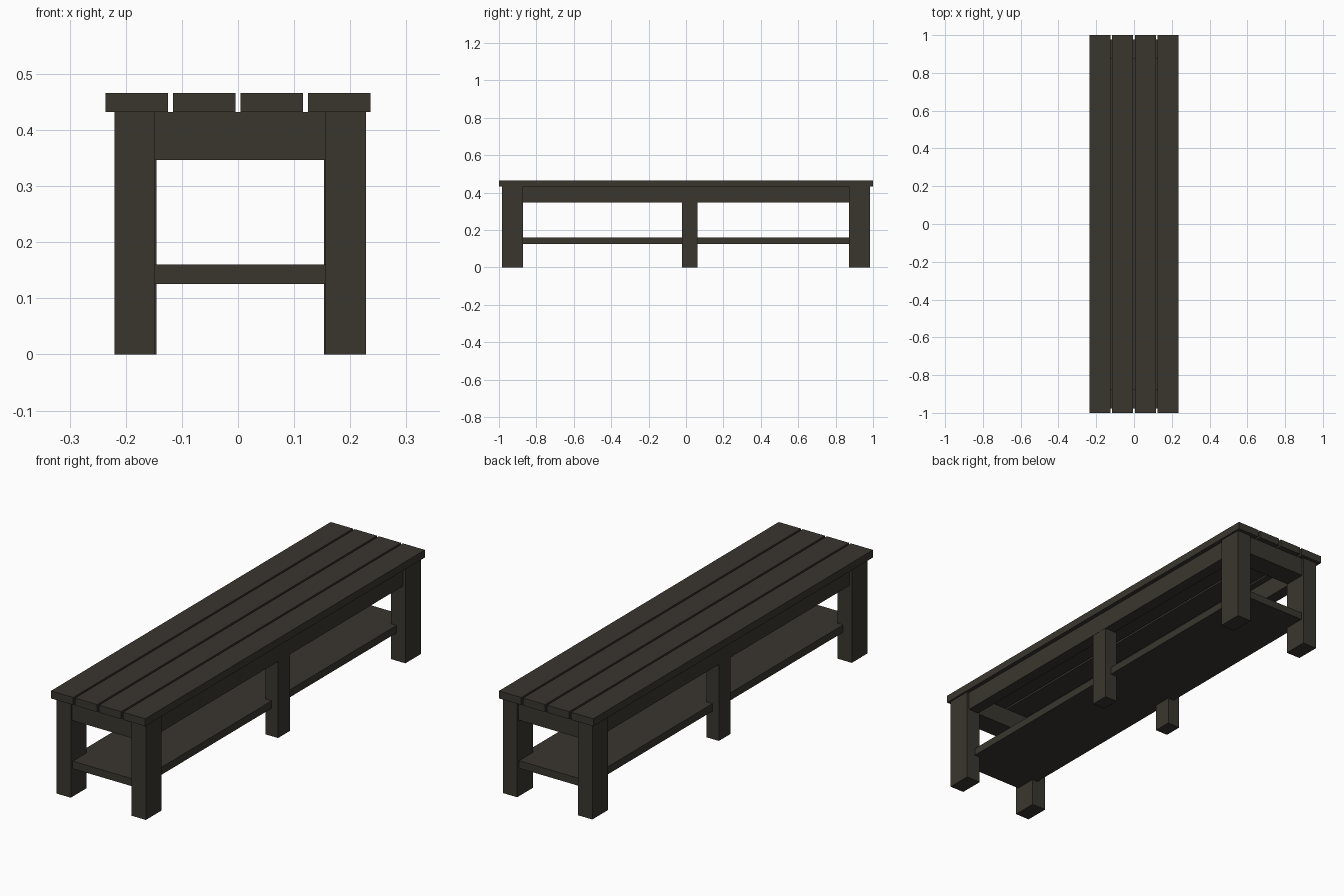
import bpy

if "Cube" in bpy.data.objects:
    bpy.data.objects.remove(bpy.data.objects["Cube"])

wood = bpy.data.materials.new("dark_wood")
wood.diffuse_color = (0.042, 0.037, 0.028, 1)
wood.use_nodes = True
wood.node_tree.nodes["Principled BSDF"].inputs["Base Color"].default_value = wood.diffuse_color


def box(name, x, y, z):
    """Box from (min, max) ranges on each axis."""
    bpy.ops.mesh.primitive_cube_add(
        size=1, location=[(a + b) / 2 for a, b in (x, y, z)])
    ob = bpy.context.object
    ob.name = name
    ob.scale = [b - a for a, b in (x, y, z)]
    bpy.ops.object.transform_apply(location=False, rotation=False, scale=True)
    ob.data.materials.append(wood)
    return ob


def span(centre, a, b, side):
    """Range between offsets a and b on one side of a centre."""
    return tuple(sorted((centre + side * a, centre + side * b)))


CX = 0.004          # frame sits slightly off the seat centre
SEAT_Z = 0.432
APRON_Z = 0.347

# Four seat slats
for i in range(4):
    x0 = -0.236 + i * 0.1203
    box(f"seat_slat_{i + 1}", (x0, x0 + 0.111), (-1, 1), (SEAT_Z, 0.466))

for sx, side in ((-1, "left"), (1, "right")):
    # Corner legs
    for sy, end in ((-1, "front"), (1, "back")):
        box(f"{end}_{side}_leg", span(CX, 0.152, 0.224, sx),
            span(0, 0.871, 0.984, sy), (0, SEAT_Z))
    # Middle leg, tucked under the side apron
    box(f"middle_{side}_leg", span(CX, 0.149, 0.212, sx),
        (-0.022, 0.062), (0, APRON_Z))
    # Long side apron
    box(f"{side}_apron", span(CX, 0.160, 0.213, sx),
        (-0.872, 0.872), (APRON_Z, SEAT_Z))

# Short end aprons
for sy, end in ((-1, "front"), (1, "back")):
    box(f"{end}_apron", (CX - 0.152, CX + 0.152),
        span(0, 0.875, 0.976, sy), (APRON_Z, SEAT_Z))

# Lower shelf, let into the legs
box("shelf", (CX - 0.18, CX + 0.18), (-0.97, 0.97), (0.126, 0.16))
